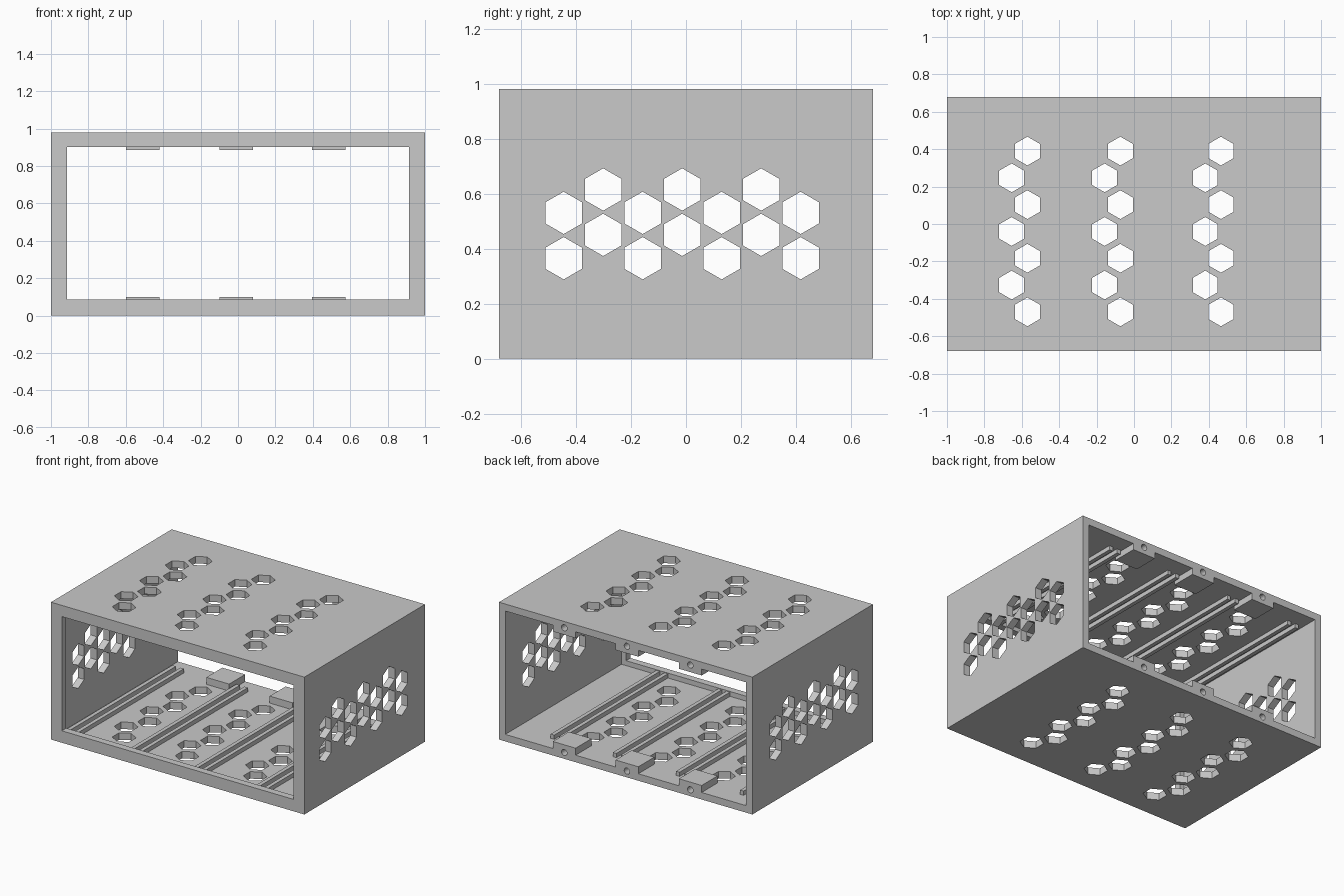
import bpy, bmesh, math
from mathutils import Matrix, Vector

if "Cube" in bpy.data.objects:
    bpy.data.objects.remove(bpy.data.objects["Cube"])

H, Y = 0.98, 0.68                    # height, half depth
FLOOR = 0.05                         # thin wall behind the front lip
BAYS = (-0.51, -0.01, 0.485)         # screw boss centres
GUIDES = (-0.865, -0.36, 0.14, 0.63)  # card guide centres

grey = bpy.data.materials.new("plain grey")
grey.diffuse_color = (0.585, 0.585, 0.585, 1)
grey.use_nodes = True
grey.node_tree.nodes["Principled BSDF"].inputs["Base Color"].default_value = grey.diffuse_color


def add_box(bm, x0, x1, y0, y1, z0, z1):
    m = Matrix.Translation(((x0 + x1) / 2, (y0 + y1) / 2, (z0 + z1) / 2))
    bmesh.ops.create_cube(bm, size=1, matrix=m @ Matrix.Diagonal((x1 - x0, y1 - y0, z1 - z0, 1)))


def add_prism(bm, centre, turn, r, length, sides):
    m = Matrix.Translation(centre) @ turn
    bmesh.ops.create_cone(bm, cap_ends=True, segments=sides, radius1=r, radius2=r,
                          depth=length, matrix=m)


def finish(name, bm):
    me = bpy.data.meshes.new(name)
    bm.to_mesh(me)
    bm.free()
    me.materials.append(grey)
    ob = bpy.data.objects.new(name, me)
    bpy.context.collection.objects.link(ob)
    return ob


def combine(target, name, bm, operation='DIFFERENCE'):
    tool = finish(name, bm)
    tool.hide_render = True
    mod = target.modifiers.new(name, 'BOOLEAN')
    mod.operation, mod.solver, mod.object = operation, 'EXACT', tool
    bpy.context.view_layer.objects.active = target
    bpy.ops.object.modifier_apply(modifier=mod.name)
    bpy.data.objects.remove(tool)


def both(z0, z1):
    """Height range on the floor and its mirror on the ceiling."""
    return ((z0, z1), (H - z1, H - z0))


ABOUT_X = Matrix.Rotation(math.pi / 2, 4, 'X')
ABOUT_Y = Matrix.Rotation(math.pi / 2, 4, 'Y')
FLAT = Matrix.Rotation(math.pi / 6, 4, 'Z')

# Outer case
bm = bmesh.new()
add_box(bm, -1, 1, -Y, Y, 0, H)
case = finish("case", bm)

# Front opening, leaving a lip
bm = bmesh.new()
add_box(bm, -0.915, 0.915, -1, 0, 0.085, H - 0.08)
combine(case, "front_opening", bm)

# Wider cavity behind the lip, open at the rear
bm = bmesh.new()
add_box(bm, -0.95, 0.95, -0.63, 1, FLOOR, H - FLOOR)
combine(case, "cavity", bm)

# Paired card guide rails on floor and ceiling
bm = bmesh.new()
for x in GUIDES:
    for side in (-1, 1):
        for z0, z1 in both(0.02, 0.08):
            c = x + side * 0.032
            add_box(bm, c - 0.014, c + 0.014, -0.65, 0.56, z0, z1)
combine(case, "guide_rails", bm, 'UNION')

# Raised screw bosses along the rear rim
bm = bmesh.new()
for x in BAYS:
    add_box(bm, x - 0.09, x + 0.09, 0.50, Y, 0.02, 0.10)
    add_box(bm, x - 0.09, x + 0.09, 0.50, Y, H - 0.095, H - 0.02)
combine(case, "screw_bosses", bm, 'UNION')

# Honeycomb vents through the side walls, corners along y
bm = bmesh.new()
for side in (-1, 1):
    for i in range(7):
        for dz in (0, 0.165):
            z = (0.45 if i % 2 else 0.365) + dz
            add_prism(bm, (side * 0.97, -0.445 + i * 0.1437, z), ABOUT_Y @ FLAT @ Matrix.Rotation(
                math.pi / 3, 4, 'Z') @ Matrix.Rotation(0, 4, 'Z'), 0.077, 0.2, 6)
combine(case, "side_vents", bm)

# Hexagon vents through floor and ceiling, corners along y
bm = bmesh.new()
for x in (-0.57, -0.073, 0.465):
    for i in range(7):
        for z in (0.03, H - 0.03):
            c = (x - (0.084 if i % 2 else 0), 0.39 - i * 0.1433, z)
            add_prism(bm, c, Matrix.Identity(4), 0.077, 0.2, 6)
combine(case, "top_vents", bm)

# Screw holes in the rear rim
bm = bmesh.new()
for x in BAYS:
    for z in (0.045, H - 0.045):
        add_prism(bm, (x, Y, z), ABOUT_X, 0.022, 0.2, 16)
combine(case, "screw_holes", bm)
